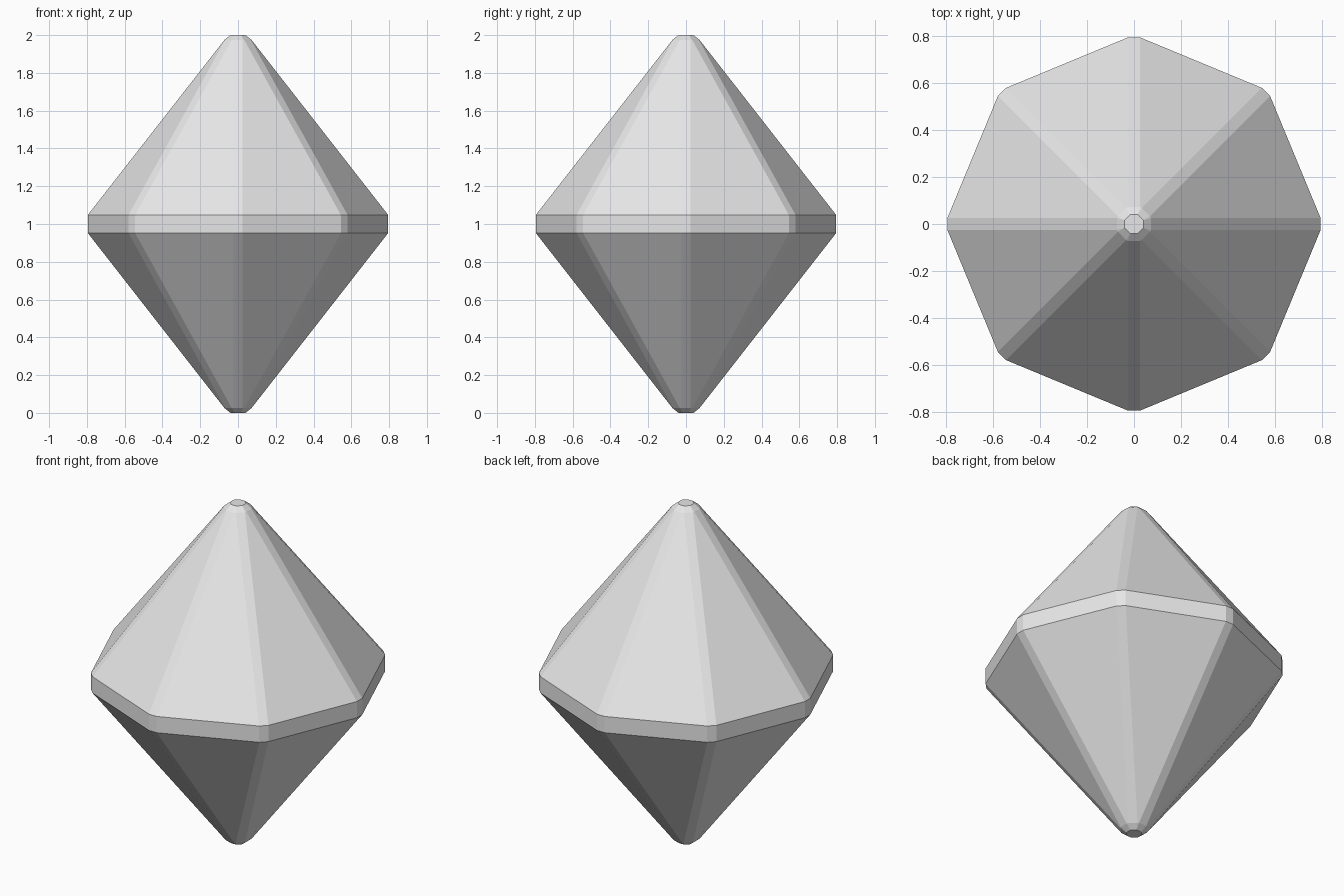
import bpy, bmesh, math
from mathutils import Matrix, Vector

cube = bpy.data.objects.get("Cube")
if cube:
    bpy.data.objects.remove(cube)

SIDES = 8
STRIP = 0.025                      # half width of the chamfered edges
STEP = math.tau / SIDES

# Plain pale grey
grey = bpy.data.materials.new("pale_grey")
grey.use_nodes = True
colour = (0.8, 0.8, 0.8, 1)
grey.diffuse_color = colour
grey.node_tree.nodes["Principled BSDF"].inputs["Base Color"].default_value = colour

bm = bmesh.new()


def ring(radius, z):
    """Chamfered octagon: two points beside each corner direction."""
    half = min(STRIP, radius * math.tan(STEP / 2))
    points = []
    for i in range(SIDES):
        turn = Matrix.Rotation(i * STEP, 3, 'Z')
        for side in (-half, half):
            points.append(bm.verts.new(turn @ Vector((radius, side, z))))
    return points


# Profile from lower tip, over the girdle, to upper tip
upper = [(0.795, 1.048), (0.072, 1.974), (0.04, 2.0)]
profile = [(r, 2 - z) for r, z in reversed(upper)] + upper
rings = [ring(r, z) for r, z in profile]

# Side facets and end caps
count = 2 * SIDES
for low, high in zip(rings, rings[1:]):
    for i in range(count):
        j = (i + 1) % count
        bm.faces.new((low[i], low[j], high[j], high[i]))
bm.faces.new(reversed(rings[0]))
bm.faces.new(rings[-1])
bmesh.ops.remove_doubles(bm, verts=bm.verts[:], dist=0.001)
bmesh.ops.recalc_face_normals(bm, faces=bm.faces[:])

mesh = bpy.data.meshes.new("faceted_gem")
bm.to_mesh(mesh)
bm.free()
mesh.materials.append(grey)
gem = bpy.data.objects.new("faceted_gem", mesh)
bpy.context.collection.objects.link(gem)
